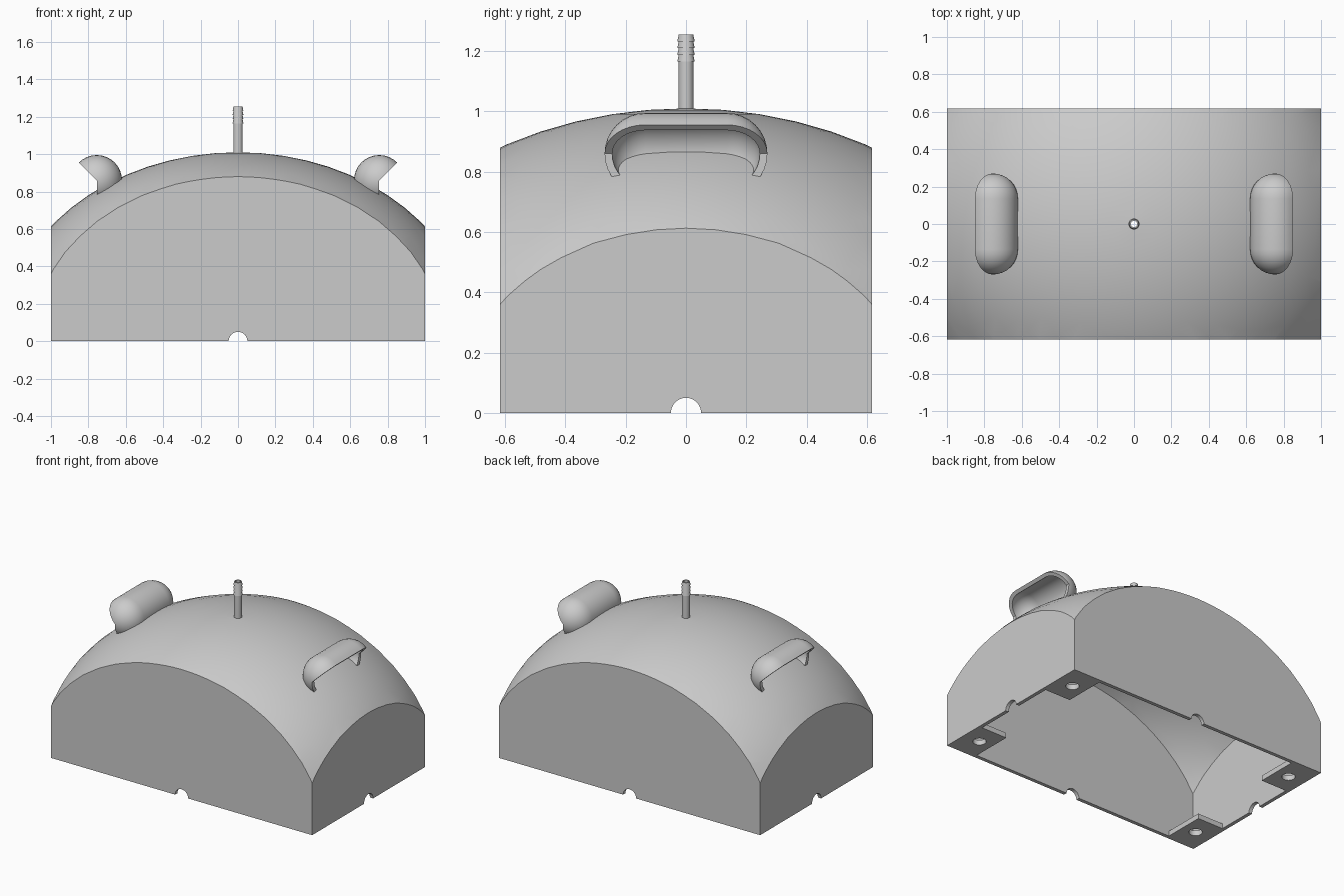
import bpy, bmesh, math
from mathutils import Matrix, Vector

if "Cube" in bpy.data.objects:
    bpy.data.objects.remove(bpy.data.objects["Cube"], do_unlink=True)

HX, HY = 1.0, 0.617          # half footprint
WALL = 0.025
DOME_R, DOME_H = 1.26, 1.01  # ellipsoid centred on the ground
HOOD_X, HOOD_Z, HOOD_R = 0.755, 0.86, 0.135

grey = bpy.data.materials.new("plain_grey")
grey.use_nodes = True
grey.diffuse_color = (0.6, 0.6, 0.6, 1)
grey.node_tree.nodes["Principled BSDF"].inputs["Base Color"].default_value = (0.6, 0.6, 0.6, 1)


def make(name, bm):
    bmesh.ops.recalc_face_normals(bm, faces=bm.faces)
    mesh = bpy.data.meshes.new(name)
    bm.to_mesh(mesh)
    bm.free()
    mesh.materials.append(grey)
    obj = bpy.data.objects.new(name, mesh)
    bpy.context.collection.objects.link(obj)
    return obj


def box(name, lo, hi):
    lo, hi = Vector(lo), Vector(hi)
    bm = bmesh.new()
    bmesh.ops.create_cube(bm, size=1, matrix=Matrix.Translation((lo + hi) / 2)
                          @ Matrix.Diagonal((*(hi - lo), 1)))
    return make(name, bm)


def cylinder(name, r, length, loc, axis="Z"):
    turn = {"X": Matrix.Rotation(math.pi / 2, 4, "Y"),
            "Y": Matrix.Rotation(math.pi / 2, 4, "X"), "Z": Matrix()}[axis]
    bm = bmesh.new()
    bmesh.ops.create_cone(bm, cap_ends=True, segments=32, radius1=r, radius2=r,
                          depth=length, matrix=Matrix.Translation(loc) @ turn)
    return make(name, bm)


def ellipsoid(name, inset=0.0):
    bm = bmesh.new()
    r, h = DOME_R - inset, DOME_H - inset
    bmesh.ops.create_uvsphere(bm, u_segments=64, v_segments=32, radius=1,
                              matrix=Matrix.Diagonal((r, r, h, 1)))
    return make(name, bm)


def capsule(name, r):
    # sphere halves pulled apart along y
    bm = bmesh.new()
    bmesh.ops.create_uvsphere(bm, u_segments=32, v_segments=16, radius=r,
                              matrix=Matrix.Rotation(math.pi / 2, 4, "X"))
    bmesh.ops.bisect_plane(bm, geom=bm.verts[:] + bm.edges[:] + bm.faces[:],
                           plane_co=(0, 0, 0), plane_no=(0, 1, 0), clear_inner=True)
    bmesh.ops.translate(bm, verts=bm.verts, vec=(HOOD_X, HOOD_R, HOOD_Z))
    rim = [e for e in bm.edges if e.is_boundary]
    new = bmesh.ops.extrude_edge_only(bm, edges=rim)["geom"]
    for v in new:
        if isinstance(v, bmesh.types.BMVert):
            v.co.y = 0
    half = bm.verts[:] + bm.edges[:] + bm.faces[:]
    bmesh.ops.mirror(bm, geom=half, axis="Y", merge_dist=1e-4)
    bmesh.ops.remove_doubles(bm, verts=bm.verts, dist=1e-5)
    return make(name, bm)


def combine(obj, tool, operation="DIFFERENCE"):
    mod = obj.modifiers.new("cut", "BOOLEAN")
    mod.operation, mod.solver, mod.object = operation, "EXACT", tool
    bpy.context.view_layer.objects.active = obj
    bpy.ops.object.modifier_apply(modifier=mod.name)
    bpy.data.objects.remove(tool, do_unlink=True)


def smooth(obj, angle=35):
    bpy.ops.object.select_all(action="DESELECT")
    obj.select_set(True)
    bpy.context.view_layer.objects.active = obj
    bpy.ops.object.shade_smooth_by_angle(angle=math.radians(angle))


# Hollow domed cover, open underneath
cover = box("domed_cover", (-HX, -HY, 0), (HX, HY, 1.5))
combine(cover, ellipsoid("dome"), "INTERSECT")
cavity = box("cavity", (WALL - HX, WALL - HY, -0.2), (HX - WALL, HY - WALL, 1.5))
combine(cavity, ellipsoid("inner_dome", WALL), "INTERSECT")
combine(cover, cavity)

# Round notches in the bottom rim and the bore under the spout
combine(cover, cylinder("notch_x", 0.05, 3, (0, 0, 0), "X"))
combine(cover, cylinder("notch_y", 0.05, 3, (0, 0, 0), "Y"))
combine(cover, cylinder("bore", 0.017, 1, (0, 0, 1)))
smooth(cover)

# Corner mounting tabs with screw holes
for sx, side in ((1, "left"), (-1, "right")):
    for sy, end in ((-1, "front"), (1, "back")):
        x0, x1 = sorted((sx * (HX - 0.22), sx * (HX - WALL)))
        y0, y1 = sorted((sy * (HY - 0.31), sy * (HY - WALL)))
        tab = box(f"mounting_tab_{end}_{side}", (x0, y0, 0), (x1, y1, 0.035))
        combine(tab, cylinder("screw_hole", 0.042, 0.3,
                              ((x0 + x1) / 2, (y0 + y1) / 2, 0)))
        smooth(tab)

# Hooded grips, open towards the ends
for sx, side in ((1, "left"), (-1, "right")):
    hood = capsule(f"hooded_grip_{side}", HOOD_R)
    combine(hood, capsule("hood_hollow", HOOD_R - WALL))
    bm = bmesh.new()
    wedge = [(HOOD_X, 0.5), (HOOD_X + 0.4, 0.5),
             (HOOD_X + 0.4, HOOD_Z + 0.4), (HOOD_X, HOOD_Z)]
    face = bm.faces.new([bm.verts.new((x, -0.5, z)) for x, z in wedge])
    side_geom = bmesh.ops.extrude_face_region(bm, geom=[face])["geom"]
    bmesh.ops.translate(bm, vec=(0, 1, 0), verts=[
        v for v in side_geom if isinstance(v, bmesh.types.BMVert)])
    combine(hood, make("opening", bm))
    combine(hood, ellipsoid("dome_trim", 0.01))
    if sx < 0:
        hood.data.transform(Matrix.Scale(-1, 4, (1, 0, 0)))
        hood.data.flip_normals()
    smooth(hood)

# Barbed hose spout, a lathed hollow tube
profile = [(0.017, 0.99), (0.025, 0.99), (0.025, 1.165)]
for i in range(4):
    z = 1.165 + i * 0.0225
    profile += [(0.029, z), (0.024, z + 0.0225)]
profile.append((0.017, 1.255))
bm = bmesh.new()
verts = [bm.verts.new((r, 0, z)) for r, z in profile]
loop = [bm.edges.new((verts[i], verts[(i + 1) % len(verts)])) for i in range(len(verts))]
bmesh.ops.spin(bm, geom=verts + loop, cent=(0, 0, 0), axis=(0, 0, 1),
               angle=2 * math.pi, steps=32, use_merge=True)
bmesh.ops.remove_doubles(bm, verts=bm.verts, dist=1e-5)
smooth(make("hose_spout", bm), 30)
